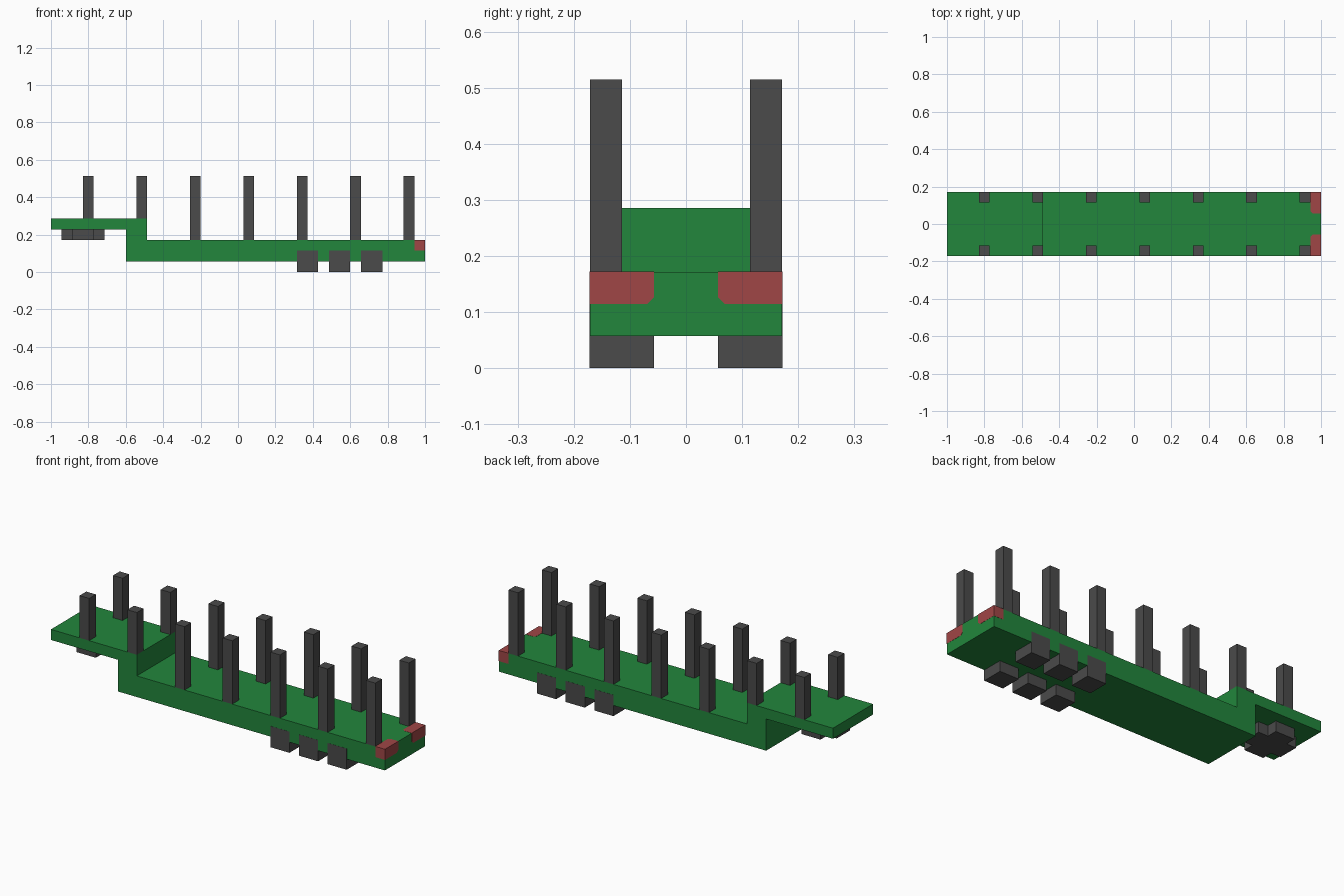
import bpy, bmesh

if "Cube" in bpy.data.objects:
    bpy.data.objects.remove(bpy.data.objects["Cube"])

V = 2 / 35      # block size: every part sits on this grid
E = 0.0008      # tiny lift so flush inlays show on top of the deck


def material(name, rgb):
    m = bpy.data.materials.new(name)
    m.diffuse_color = (*rgb, 1)
    m.use_nodes = True
    m.node_tree.nodes["Principled BSDF"].inputs["Base Color"].default_value = m.diffuse_color
    return m


GREEN = material("deck green", (0.016, 0.24, 0.045))
GREY = material("dark grey", (0.069, 0.069, 0.069))
RED = material("lamp red", (0.35, 0.061, 0.061))


def gx(k):
    return -1 + k * V


def finish(name, bm, mat, mirror=False):
    bmesh.ops.recalc_face_normals(bm, faces=bm.faces)
    me = bpy.data.meshes.new(name)
    bm.to_mesh(me)
    bm.free()
    me.materials.append(mat)
    ob = bpy.data.objects.new(name, me)
    bpy.context.collection.objects.link(ob)
    if mirror:
        mod = ob.modifiers.new("mirror", 'MIRROR')
        mod.use_axis = (False, True, False)
        mod.use_mirror_merge = False
    return ob


def prism(points, axis, lo, hi):
    """Extrude a flat profile along y (points are x,z) or z (points are x,y)."""
    bm = bmesh.new()
    place = (lambda a, b: (a, lo, b)) if axis == 'y' else (lambda a, b: (a, b, lo))
    face = bm.faces.new([bm.verts.new(place(a, b)) for a, b in points])
    res = bmesh.ops.extrude_face_region(bm, geom=[face])
    d = hi - lo
    bmesh.ops.translate(bm, vec=(0, d, 0) if axis == 'y' else (0, 0, d),
                        verts=[g for g in res['geom'] if isinstance(g, bmesh.types.BMVert)])
    return bm


def box(x0, x1, y0, y1, z0, z1):
    return prism([(x0, y0), (x1, y0), (x1, y1), (x0, y1)], 'z', z0, z1)


# Stepped wagon deck: low bed with a raised gooseneck at the left
deck = [(0, 4), (7, 4), (7, 1), (35, 1), (35, 3), (9, 3), (9, 5), (0, 5)]
finish("deck", prism([(gx(a), b * V) for a, b in deck], 'y', -3 * V, 3 * V), GREEN)

# Seven pairs of upright stakes, the first two standing on the raised part
for i in range(7):
    k = 3 + 5 * i
    base = 5 * V if i < 2 else 3 * V
    finish(f"stake_pair_{i + 1}", box(gx(k), gx(k + 1), 2 * V, 3 * V, base, 9 * V), GREY, True)

# Three pairs of blocky wheels, set partly into the deck
for i in range(3):
    k = 23 + 3 * i
    finish(f"wheel_pair_{i + 1}", box(gx(k), gx(k + 2), V, 3 * V + E, 0, 2 * V), GREY, True)

# Cross-shaped coupling plate under the raised part
plus = [(1, -1), (2, -1), (2, -2), (4, -2), (4, -1), (5, -1),
        (5, 1), (4, 1), (4, 2), (2, 2), (2, 1), (1, 1)]
finish("coupling_plate", prism([(gx(a), b * V) for a, b in plus], 'z', 3 * V, 4 * V), GREY)

# Rear lamps in the right-hand corners, inner edges slightly chamfered
lamp = box(gx(34), 1 + E, V, 3 * V + E, 2 * V, 3 * V + E)


def inner_edge(e):
    a, b = (v.co for v in e.verts)
    inner = max(a.y, b.y) < V + 0.001
    return inner and (max(a.x, b.x) < gx(34) + 0.001 or max(a.z, b.z) < 2 * V + 0.001)


bmesh.ops.bevel(lamp, geom=[e for e in lamp.edges if inner_edge(e)], offset=0.012,
                segments=1, affect='EDGES')
finish("rear_lamps", lamp, RED, True)
